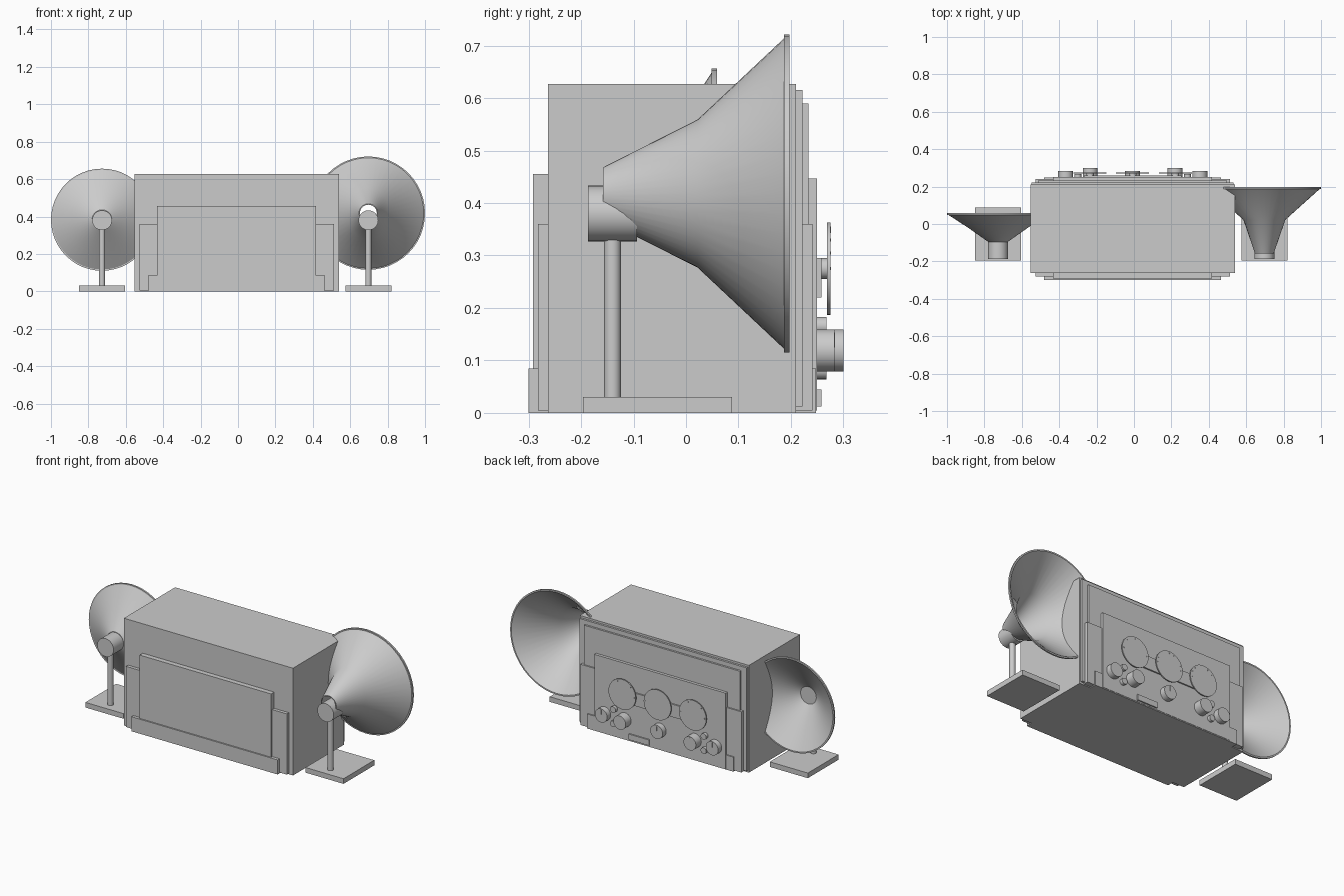
import bpy, bmesh, math

if "Cube" in bpy.data.objects:
    bpy.data.objects.remove(bpy.data.objects["Cube"])

CX = -0.007  # cabinet centre line


def finish(name, bm, smooth=False):
    bmesh.ops.recalc_face_normals(bm, faces=bm.faces)
    me = bpy.data.meshes.new(name)
    bm.to_mesh(me)
    bm.free()
    ob = bpy.data.objects.new(name, me)
    bpy.context.collection.objects.link(ob)
    if smooth:
        bpy.ops.object.select_all(action='DESELECT')
        ob.select_set(True)
        bpy.context.view_layer.objects.active = ob
        bpy.ops.object.shade_smooth_by_angle(angle=math.radians(30))
    return ob


def box(name, x, y, z):
    bm = bmesh.new()
    bmesh.ops.create_cube(bm, size=1)
    for v in bm.verts:
        v.co = [lo + (c + 0.5) * (hi - lo) for c, (lo, hi) in zip(v.co, (x, y, z))]
    return finish(name, bm)


def loft(name, cx, cz, rings, closed=False, n=48):
    """Stack of ellipses along y: (y, x radius, z radius)."""
    bm = bmesh.new()
    loops = [[bm.verts.new((cx + rx * math.cos(2 * math.pi * i / n), y,
                            cz + rz * math.sin(2 * math.pi * i / n)))
              for i in range(n)] for y, rx, rz in rings]
    pairs = list(zip(loops, loops[1:]))
    if closed:
        pairs.append((loops[-1], loops[0]))
    else:
        bm.faces.new(loops[0])
        bm.faces.new(loops[-1])
    for a, b in pairs:
        for i in range(n):
            j = (i + 1) % n
            bm.faces.new((a[i], a[j], b[j], b[i]))
    return finish(name, bm, True)


def disc(name, x, z, y0, y1, r, n=32):
    return loft(name, x, z, [(y0, r, r), (y1, r, r)], n=n)


def centred(half):
    return (CX - half, CX + half)


# Cabinet: outer shell and the core showing at the back
box("cabinet_shell", centred(0.547), (-0.263, 0.21), (0, 0.627))
box("cabinet_core", centred(0.54), (-0.25, 0.222), (0.012, 0.615))

# Stepped panels on the front
box("front_wide_panel", centred(0.52), (-0.282, -0.26), (0.005, 0.36))
box("front_tall_panel", centred(0.425), (-0.292, -0.26), (0.005, 0.455))
box("front_plinth", centred(0.473), (-0.30, -0.26), (0, 0.085))

# Stepped panels on the control side
box("back_upper_panel", centred(0.505), (0.21, 0.233), (0.012, 0.59))
box("back_wide_panel", centred(0.52), (0.21, 0.241), (0.005, 0.36))
box("back_tall_panel", centred(0.425), (0.21, 0.25), (0.005, 0.447))
box("back_plinth", centred(0.473), (0.21, 0.248), (0, 0.085))
box("name_plate", (0.06, 0.19), (0.248, 0.258), (0.012, 0.045))

# Three dials on a backing bar, with scale ticks
box("dial_bar", centred(0.26), (0.245, 0.258), (0.22, 0.295))
for k in (-1, 0, 1):
    x = CX + 0.228 * k
    disc("dial_hub", x, 0.275, 0.25, 0.271, 0.02, 24)
    disc("dial_plate", x, 0.275, 0.269, 0.275, 0.088, 48)
    for i in range(9):
        a = math.pi * i / 8
        tx, tz = x + 0.077 * math.cos(a), 0.275 + 0.077 * math.sin(a)
        box("dial_tick", (tx - 0.002, tx + 0.002), (0.274, 0.276), (tz - 0.003, tz + 0.003))

# Knobs: five large, four small
for dx, y1 in ((-0.359, 0.283), (-0.227, 0.30), (0, 0.283), (0.227, 0.30), (0.359, 0.283)):
    disc("knob", CX + dx, 0.119, 0.24, y1, 0.04)
    x = CX + dx
    box("knob_pointer", (x - 0.002, x + 0.002), (y1 - 0.004, y1 + 0.0005), (0.125, 0.153))
for s in (-1, 1):
    for z in (0.165, 0.082):
        disc("small_knob", CX + 0.293 * s, z, 0.24, 0.268, 0.018, 20)


# Horn speakers: open double-walled horn, driver, post and foot
def speaker(side, x, hz, rings):
    t = 0.005
    y0, yr = rings[0][0], rings[-1][0]
    r = rings[-1][1]
    outer = rings[:-1] + [(yr, r - 0.007, r - 0.007), (yr, r, r), (yr + 0.01, r, r)]
    inner = [(yr + 0.01, r - 0.008, r - 0.008)]
    inner += [(y, a - t, b - t) for y, a, b in reversed(rings[:-1])]
    loft(side + "_horn", x, hz, outer + inner, closed=True)
    disc(side + "_driver", x, 0.38, -0.187, -0.093, 0.053)
    # upright post
    bm = bmesh.new()
    bmesh.ops.create_cone(bm, cap_ends=True, segments=24, radius1=0.016, radius2=0.016, depth=0.32)
    bmesh.ops.translate(bm, verts=bm.verts, vec=(x, -0.14, 0.185))
    finish(side + "_post", bm, True)
    box(side + "_foot", (x - 0.123, x + 0.123), (-0.196, 0.088), (0, 0.03))


speaker("left", -0.727, 0.383,
        [(-0.095, 0.053, 0.053), (-0.02, 0.16, 0.16), (0.049, 0.273, 0.273)])
speaker("right", 0.697, 0.418,
        [(-0.158, 0.05, 0.05), (0.022, 0.112, 0.141), (0.187, 0.303, 0.303)])
